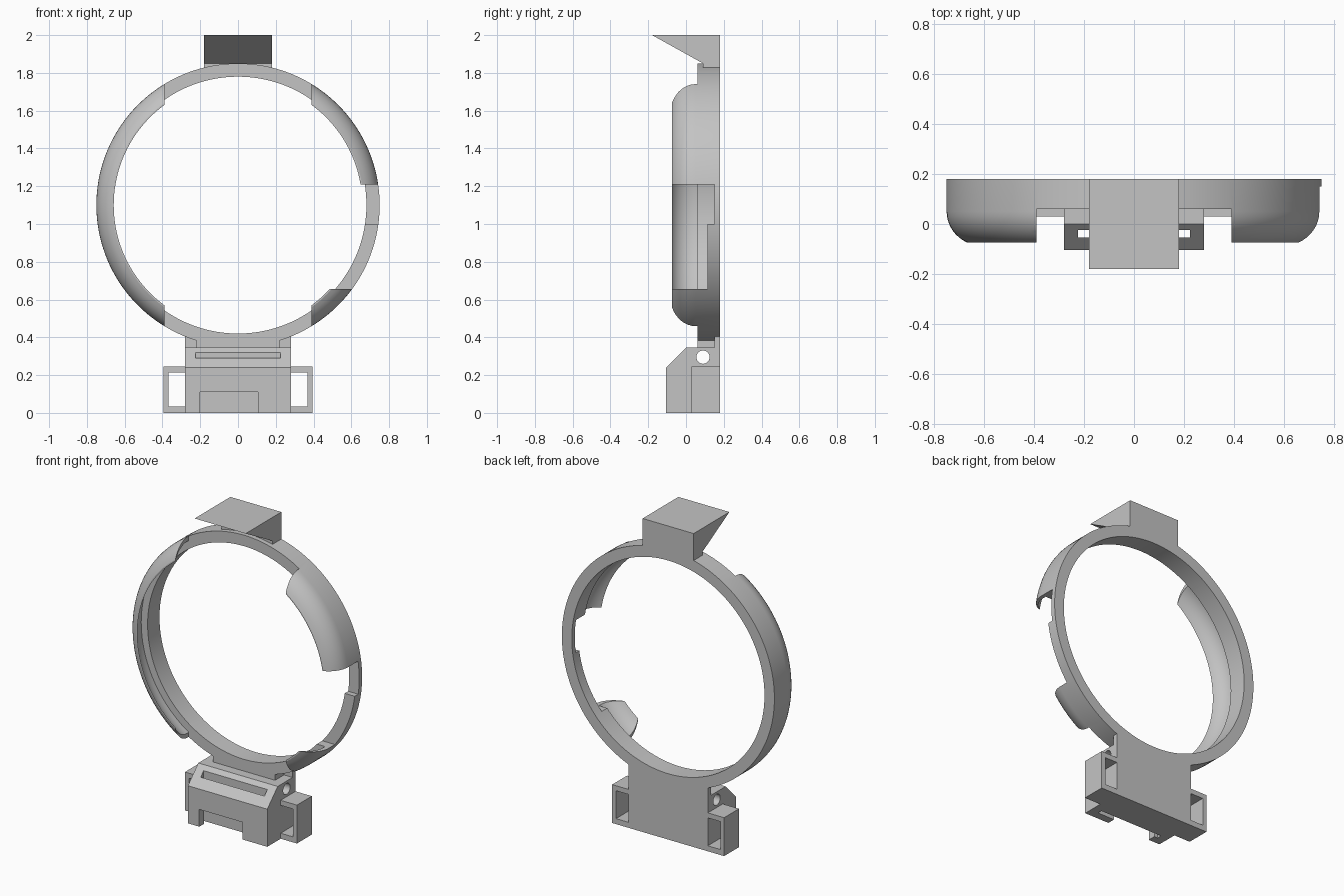
import bpy, bmesh, math

cube = bpy.data.objects.get("Cube")
if cube:
    bpy.data.objects.remove(cube, do_unlink=True)

grey = bpy.data.materials.new("plain grey")
grey.use_nodes = True
colour = (0.55, 0.55, 0.55, 1)
grey.diffuse_color = colour
grey.node_tree.nodes["Principled BSDF"].inputs["Base Color"].default_value = colour

RING_Z = 1.10
BACK = 0.18


def finish(name, bm):
    bmesh.ops.recalc_face_normals(bm, faces=bm.faces)
    mesh = bpy.data.meshes.new(name)
    bm.to_mesh(mesh)
    bm.free()
    mesh.materials.append(grey)
    obj = bpy.data.objects.new(name, mesh)
    bpy.context.collection.objects.link(obj)
    return obj


def prism(name, x0, x1, outline):
    """Extrude a (y, z) outline along x."""
    bm = bmesh.new()
    face = bm.faces.new([bm.verts.new((x0, y, z)) for y, z in outline])
    ext = bmesh.ops.extrude_face_region(bm, geom=[face])
    moved = [v for v in ext["geom"] if isinstance(v, bmesh.types.BMVert)]
    bmesh.ops.translate(bm, verts=moved, vec=(x1 - x0, 0, 0))
    return finish(name, bm)


def box(name, x0, x1, y0, y1, z0, z1):
    return prism(name, x0, x1, [(y0, z0), (y1, z0), (y1, z1), (y0, z1)])


def lathe(name, profile, steps):
    """Turn a closed (radius, y) profile around the ring axis."""
    bm = bmesh.new()
    rows = []
    for i in range(steps):
        a = math.tau * i / steps
        rows.append([bm.verts.new((r * math.cos(a), y, RING_Z + r * math.sin(a)))
                     for r, y in profile])
    n = len(profile)
    for i in range(steps):
        p, q = rows[i], rows[(i + 1) % steps]
        for j in range(n):
            k = (j + 1) % n
            bm.faces.new((p[j], p[k], q[k], q[j]))
    return finish(name, bm)


def boolean(obj, other, operation="DIFFERENCE"):
    mod = obj.modifiers.new("boolean", "BOOLEAN")
    mod.operation = operation
    mod.solver = "EXACT"
    mod.object = other
    bpy.context.view_layer.objects.active = obj
    bpy.ops.object.modifier_apply(modifier=mod.name)
    bpy.data.objects.remove(other, do_unlink=True)


# Ring with a thin curved lip at the front
def curve(r0, r1, y0, y1, steps=8):
    pts = []
    for i in range(steps + 1):
        a = math.radians(65) * i / steps
        t = math.sin(a) / math.sin(math.radians(65))
        s = (1 - math.cos(a)) / (1 - math.cos(math.radians(65)))
        pts.append((r0 + (r1 - r0) * s, y0 + (y1 - y0) * t))
    return pts


outer = curve(0.75, 0.666, 0.05, -0.075)
inner = curve(0.725, 0.658, 0.04, -0.075)
profile = [(0.68, BACK), (0.75, BACK)] + outer + inner[::-1] + [(0.725, 0.06), (0.68, 0.06)]
ring = lathe("ring", profile, 144)

# Lip openings at top and bottom, and the stepped gap on the left side
boolean(ring, box("cutter", -0.39, 0.39, -0.5, 0.06, 0, 2.2))
boolean(ring, box("cutter", 0.3, 1, -0.5, 0.115, 0.655, 1.21))
boolean(ring, box("cutter", 0.3, 1, -0.5, 0.15, 1.0, 1.21))
bpy.ops.object.select_all(action="DESELECT")
ring.select_set(True)
bpy.context.view_layer.objects.active = ring
bpy.ops.object.shade_smooth_by_angle(angle=math.radians(25))

# Wedge on top
prism("top_wedge", -0.18, 0.18,
      [(-0.18, 2.0), (BACK, 2.0), (BACK, 1.825), (0.09, 1.825), (0.09, 1.85)])

# Neck joining ring and base
box("neck", -0.22, 0.22, 0.06, BACK, 0.33, 0.40)
box("neck_back_plate", -0.28, 0.28, 0.15, BACK, 0.33, 0.412)

# Chamfered base block
base = prism("base_block", -0.28, 0.28,
             [(-0.105, 0), (BACK, 0), (BACK, 0.345), (0, 0.345), (-0.105, 0.24)])
boolean(base, box("cutter", -0.225, 0.225, -0.055, -0.025, -0.5, 0.5))
boolean(base, box("cutter", -0.2, 0.105, -0.5, -0.04, -0.5, 0.11))

# Pin hole through the base
bore = [(0.09 + 0.035 * math.cos(math.tau * i / 32), 0.295 + 0.035 * math.sin(math.tau * i / 32))
        for i in range(32)]
boolean(base, prism("cutter", -0.5, 0.5, bore))

# Open side brackets
for side, name in ((1, "left_bracket"), (-1, "right_bracket")):
    x0, x1 = sorted((side * 0.28, side * 0.395))
    bracket = box(name, x0, x1, 0.03, BACK, 0, 0.245)
    h0, h1 = sorted((side * 0.2, side * 0.368))
    boolean(bracket, box("cutter", h0, h1, -0.5, 0.5, 0.035, 0.213))
